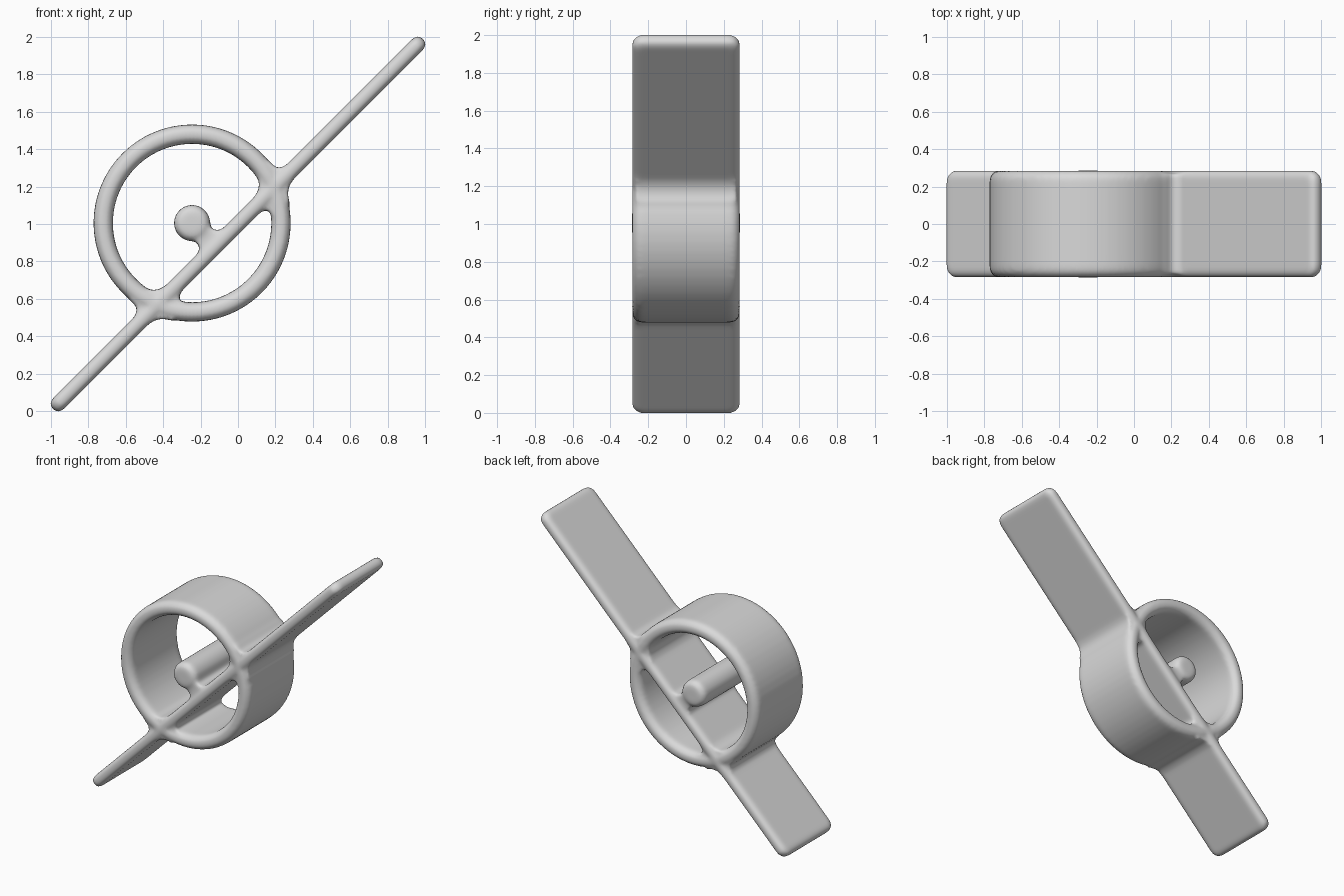
import bpy
import bmesh
from math import cos, sin, sqrt, pi, radians
from mathutils import Matrix, Vector

cube = bpy.data.objects.get("Cube")
if cube:
    bpy.data.objects.remove(cube, do_unlink=True)

# Local frame: x runs along the plate, z is the plate normal
HALF_DEPTH = 0.286
PLATE_HALF_LENGTH = 1.4
PLATE_HALF_THICK = 0.041
CENTRE_X, CENTRE_Z = -0.17, 0.177
RING_OUTER, RING_INNER = 0.527, 0.424
HUB_RADIUS = 0.097

bm = bmesh.new()


def prism(points, half_depth, bevel=0.0):
    """Extrude an x-z outline along y, optionally rounding the end rims."""
    part = bmesh.new()
    base = part.faces.new([part.verts.new((x, -half_depth, z)) for x, z in points])
    new = bmesh.ops.extrude_face_region(part, geom=[base], use_keep_orig=True)["geom"]
    verts = [v for v in new if isinstance(v, bmesh.types.BMVert)]
    bmesh.ops.translate(part, verts=verts, vec=(0, 2 * half_depth, 0))
    if bevel:
        rims = [e for e in part.edges if abs(e.verts[0].co.y - e.verts[1].co.y) < 1e-5]
        bmesh.ops.bevel(part, geom=rims, offset=bevel, segments=5, profile=0.5, affect='EDGES')
    add(part)


def add(part):
    """Merge one part into the body."""
    bmesh.ops.recalc_face_normals(part, faces=part.faces)
    mesh = bpy.data.meshes.new("part")
    part.to_mesh(mesh)
    part.free()
    bm.from_mesh(mesh)
    bpy.data.meshes.remove(mesh)


def fillet(corner, d1, d2, size, overlap=0.035):
    """Concave blend between two walls leaving a corner along d1 and d2."""
    c, d1, d2 = Vector(corner), Vector(d1).normalized(), Vector(d2).normalized()
    a, b = c + d1 * size, c + d2 * size
    curve = []
    for i in range(9):
        t = i / 8
        curve.append(a * (1 - t) ** 2 + c * 2 * t * (1 - t) + b * t ** 2)
    prism(curve + [b - d1 * overlap, c - (d1 + d2) * overlap, a - d2 * overlap],
          HALF_DEPTH - 0.018)


# Long flat plate with rounded corners and rims
plate = bmesh.new()
bmesh.ops.create_cube(plate, size=2)
bmesh.ops.scale(plate, verts=plate.verts,
                vec=(PLATE_HALF_LENGTH, HALF_DEPTH, PLATE_HALF_THICK))
corners = [e for e in plate.edges if abs(e.verts[0].co.z - e.verts[1].co.z) > 0.01]
bmesh.ops.bevel(plate, geom=corners, offset=0.06, segments=5, profile=0.5, affect='EDGES')
rims = [e for e in plate.edges if abs(e.verts[0].co.z - e.verts[1].co.z) < 0.001]
bmesh.ops.bevel(plate, geom=rims, offset=0.036, segments=4, profile=0.5, affect='EDGES')
add(plate)

# Ring: a round-ended wall section spun around the hub axis
ring = bmesh.new()
mid = (RING_OUTER + RING_INNER) / 2
wall = (RING_OUTER - RING_INNER) / 2
section = []
for side in (1, -1):
    for i in range(9):
        angle = i / 8 * pi
        section.append((mid + side * wall * cos(angle), side * (HALF_DEPTH - wall + wall * sin(angle))))
SEGMENTS = 64
loops = []
for k in range(SEGMENTS):
    a = 2 * pi * k / SEGMENTS
    loops.append([ring.verts.new((CENTRE_X + r * cos(a), y, CENTRE_Z + r * sin(a)))
                  for r, y in section])
for k in range(SEGMENTS):
    one, two = loops[k], loops[(k + 1) % SEGMENTS]
    for i in range(len(section)):
        j = (i + 1) % len(section)
        ring.faces.new((one[i], one[j], two[j], two[i]))
add(ring)

# Hub rod and the neck that carries it on the plate
prism([(CENTRE_X + HUB_RADIUS * cos(2 * pi * k / 32), CENTRE_Z + HUB_RADIUS * sin(2 * pi * k / 32))
       for k in range(32)], HALF_DEPTH, 0.045)
NECK = 0.055
prism([(CENTRE_X - NECK, 0), (CENTRE_X + NECK, 0),
       (CENTRE_X + NECK, CENTRE_Z), (CENTRE_X - NECK, CENTRE_Z)], HALF_DEPTH - 0.015)

# Blends where the ring and the neck meet the plate
for side in (1, -1):
    for radius, along in ((RING_OUTER, 1), (RING_INNER, -1)):
        for face in (1, -1):
            dz = face * PLATE_HALF_THICK - CENTRE_Z
            dx = sqrt(radius ** 2 - dz ** 2)
            fillet((CENTRE_X + side * dx, face * PLATE_HALF_THICK),
                   (side * along, 0), (-side * face * dz, face * dx), 0.08)
    fillet((CENTRE_X + side * NECK, PLATE_HALF_THICK), (side, 0), (0, 1), 0.05)

# One fused, softly blended body
mesh = bpy.data.meshes.new("ring_and_plate_body")
bm.to_mesh(mesh)
bm.free()
body = bpy.data.objects.new("ring_and_plate_body", mesh)
bpy.context.collection.objects.link(body)
body.matrix_world = Matrix.Translation((0, 0, 1)) @ Matrix.Rotation(radians(-45), 4, 'Y')

remesh = body.modifiers.new("fuse", 'REMESH')
remesh.mode = 'VOXEL'
remesh.voxel_size = 0.014
remesh.use_smooth_shade = True
soften = body.modifiers.new("soften", 'SMOOTH')
soften.factor = 0.5
soften.iterations = 6

# Plain grey finish
grey = bpy.data.materials.new("light_grey")
grey.use_nodes = True
colour = (0.7, 0.7, 0.7, 1)
grey.diffuse_color = colour
grey.node_tree.nodes["Principled BSDF"].inputs["Base Color"].default_value = colour
mesh.materials.append(grey)
for poly in mesh.polygons:
    poly.use_smooth = True
